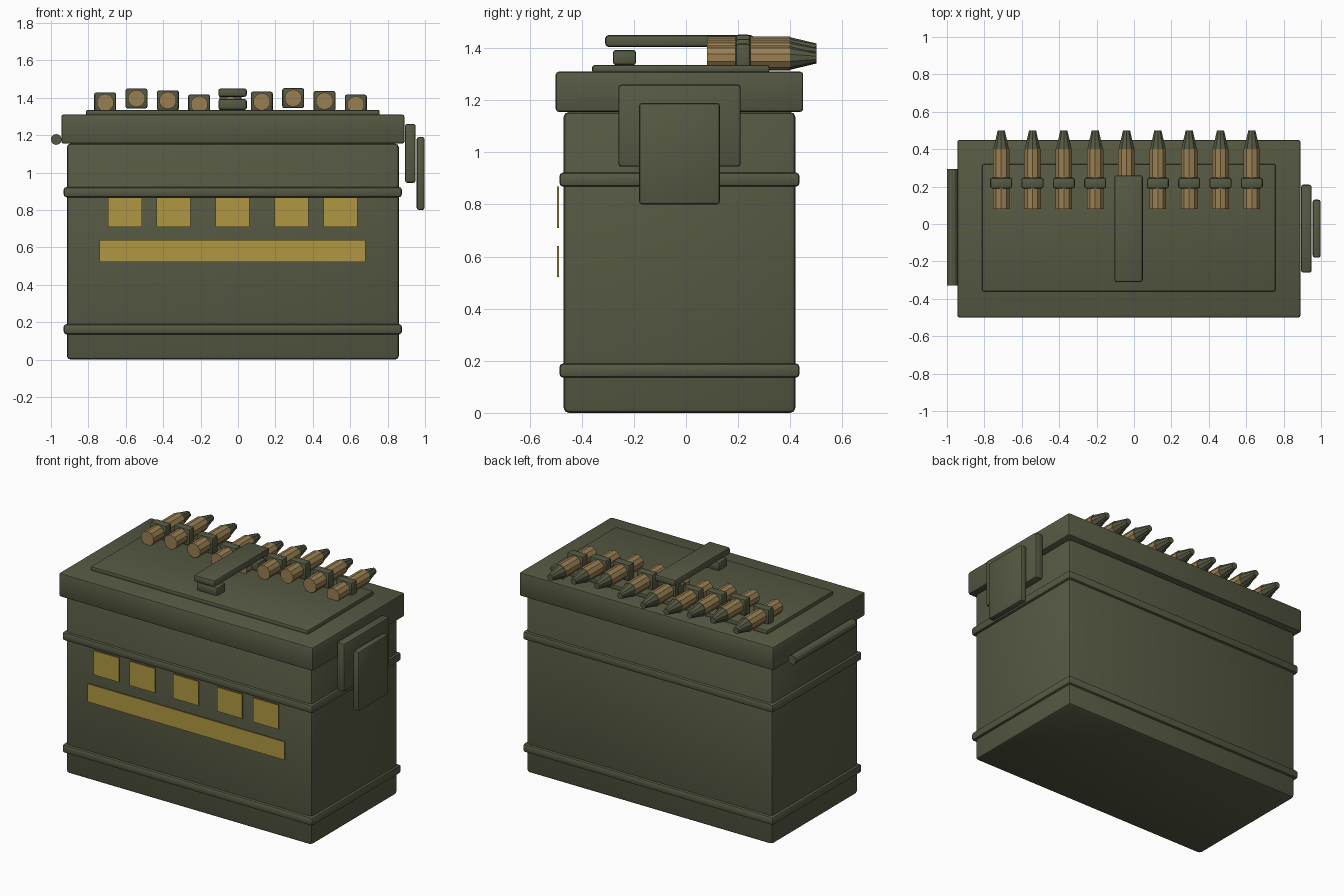
import bpy, bmesh, math
from mathutils import Matrix, Vector

if "Cube" in bpy.data.objects:
    bpy.data.objects.remove(bpy.data.objects["Cube"])


def material(name, rgb):
    m = bpy.data.materials.new(name)
    m.diffuse_color = (*rgb, 1)
    m.use_nodes = True
    m.node_tree.nodes["Principled BSDF"].inputs["Base Color"].default_value = m.diffuse_color
    return m


OLIVE = material("olive paint", (0.093, 0.100, 0.056))
YELLOW = material("yellow marking", (0.44, 0.31, 0.055))
BRASS = material("brass", (0.32, 0.21, 0.085))


def finish(bm, name, mat, angle=None):
    me = bpy.data.meshes.new(name)
    bmesh.ops.recalc_face_normals(bm, faces=bm.faces)
    bm.to_mesh(me)
    bm.free()
    me.materials.append(mat)
    ob = bpy.data.objects.new(name, me)
    bpy.context.collection.objects.link(ob)
    if angle:
        bpy.ops.object.select_all(action='DESELECT')
        ob.select_set(True)
        bpy.context.view_layer.objects.active = ob
        bpy.ops.object.shade_smooth_by_angle(angle=math.radians(angle))
    return ob


def box(name, x, y, z, mat=OLIVE, bevel=0.0):
    """Box between (min, max) pairs with optional rounded edges."""
    bm = bmesh.new()
    bmesh.ops.create_cube(bm, size=1)
    for v in bm.verts:
        v.co = Vector((r[0] if c < 0 else r[1] for r, c in zip((x, y, z), v.co)))
    if bevel:
        bmesh.ops.bevel(bm, geom=bm.edges[:], offset=bevel, segments=2,
                        profile=0.5, affect='EDGES')
    return finish(bm, name, mat, 35 if bevel else None)


def rod(name, x, z, y0, y1, r0, r1, sides, mat):
    """Cylinder or cone lying along y."""
    bm = bmesh.new()
    turn = Matrix.Translation((x, (y0 + y1) / 2, z)) @ Matrix.Rotation(-math.pi / 2, 4, 'X')
    bmesh.ops.create_cone(bm, cap_ends=True, segments=sides, radius1=r0,
                          radius2=r1, depth=y1 - y0, matrix=turn)
    return finish(bm, name, mat)


# Can body, pressed ribs, lid and raised lid panel
box("can_body", (-0.915, 0.86), (-0.47, 0.42), (0, 1.155), bevel=0.02)
for name, z in (("lower_rib", 0.135), ("upper_rib", 0.868)):
    box(name, (-0.932, 0.876), (-0.486, 0.436), (z, z + 0.055), bevel=0.015)
box("lid", (-0.945, 0.89), (-0.5, 0.45), (1.155, 1.31), bevel=0.012)
box("lid_panel", (-0.812, 0.757), (-0.36, 0.32), (1.305, 1.335), bevel=0.008)

# Side latch and hinge rod
box("latch_base", (0.893, 0.95), (-0.26, 0.21), (0.945, 1.26), bevel=0.012)
box("latch_lever", (0.955, 0.998), (-0.18, 0.13), (0.80, 1.19), bevel=0.012)
rod("hinge_rod", -0.972, 1.177, -0.33, 0.295, 0.029, 0.029, 12, OLIVE)

# Carry handle with its feet
box("handle_bar", (-0.105, 0.047), (-0.31, 0.26), (1.405, 1.45), bevel=0.012)
for name, y in (("handle_foot_front", -0.281), ("handle_foot_back", 0.14)):
    box(name, (-0.105, 0.047), (y, y + 0.09), (1.335, 1.393), bevel=0.012)

# Row of cartridges held by belt links
heights = (1.375, 1.396, 1.386, 1.364, 1.361, 1.379, 1.398, 1.382, 1.363)
for i, z in enumerate(heights):
    x = -0.71 + i * 0.1675
    rod(f"cartridge_case_{i}", x, z, 0.08, 0.40, 0.047, 0.047, 10, BRASS)
    rod(f"cartridge_tip_{i}", x, z, 0.40, 0.50, 0.044, 0.02, 10, OLIVE)
    box(f"belt_link_{i}", (x - 0.059, x + 0.059), (0.19, 0.248),
        (z - 0.054, z + 0.054), bevel=0.012)

# Painted front markings
for i, x in enumerate((-0.605, -0.345, -0.03, 0.285, 0.547)):
    box(f"marking_block_{i}", (x - 0.091, x + 0.091), (-0.495, -0.487),
        (0.71, 0.868), YELLOW)
box("marking_stripe", (-0.74, 0.682), (-0.495, -0.487), (0.522, 0.64), YELLOW)
